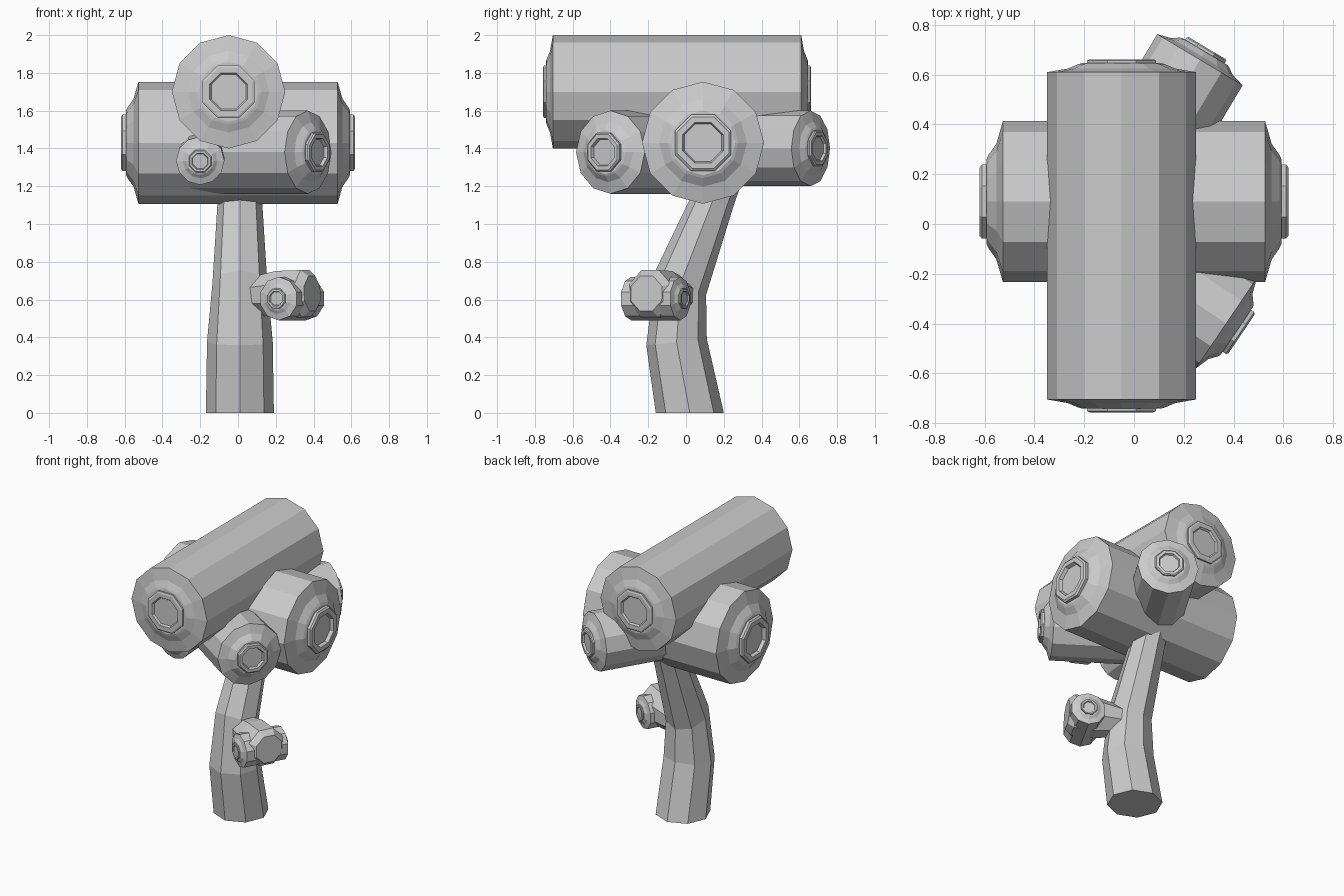
import bpy, bmesh
from math import sin, cos, pi
from mathutils import Vector

if "Cube" in bpy.data.objects:
    bpy.data.objects.remove(bpy.data.objects["Cube"])


def loft(name, rings):
    """Skin a list of equal-length vertex rings and close both ends."""
    bm = bmesh.new()
    loops = [[bm.verts.new(p) for p in ring] for ring in rings]
    n = len(loops[0])
    for a, b in zip(loops, loops[1:]):
        for i in range(n):
            j = (i + 1) % n
            bm.faces.new((a[i], a[j], b[j], b[i]))
    bm.faces.new(loops[0][::-1])
    bm.faces.new(loops[-1])
    bmesh.ops.recalc_face_normals(bm, faces=bm.faces)
    mesh = bpy.data.meshes.new(name)
    bm.to_mesh(mesh)
    bm.free()
    ob = bpy.data.objects.new(name, mesh)
    bpy.context.collection.objects.link(ob)
    return ob


def lathe(name, origin, axis, profile, sides, phase=0.0):
    """Turn (radius, distance) pairs around an axis, first vertex upward."""
    o, d = Vector(origin), Vector(axis).normalized()
    side = d.cross(Vector((0, 0, 1))).normalized()
    up = side.cross(d)
    rings = []
    for r, t in profile:
        angles = [2 * pi * (i + phase) / sides for i in range(sides)]
        rings.append([o + d * t + (up * cos(a) + side * sin(a)) * r for a in angles])
    return loft(name, rings)


def log(name, start, end, r, depth, both=False, sides=12):
    """Log between two rim centres, with stepped growth rings on its sawn ends."""
    a, b = Vector(start), Vector(end)
    axis, length = b - a, (b - a).length
    steps = [(1, 0), (.72, .28), (.58, .62), (.53, .70)]
    body = [(r * k, length + depth * t) for k, t in steps]
    back = [(r * k, -depth * t) for k, t in reversed(steps)] if both else [(r, 0)]
    lathe(name, a, axis, back + body, sides)
    ends = [("end", b, axis)] + ([("start", a, -axis)] if both else [])
    for tag, p, d in ends:
        lathe(f"{name}_heart_{tag}", p, d,
              [(r * .50, 0), (r * .50, depth * .9), (r * .46, depth),
               (r * .36, depth), (r * .33, depth * .75)], 8, .5)


# Trunk: bent eight-sided tube (centre y, z, radius, ring slope)
trunk = [(.02, 0, .18, 0), (-.05, .375, .174, .1), (-.027, .69, .145, -.45),
         (.14, 1.12, .118, -.3), (.20, 1.28, .112, -.3)]
rings = []
for cy, cz, r, slope in trunk:
    ring = []
    for i in range(8):
        a = 2 * pi * i / 8
        ring.append((.01 + r * sin(a), cy + r * cos(a) * (.92 if slope else 1),
                     cz + slope * r * cos(a)))
    rings.append(ring)
loft("trunk", rings)

# Large crossing logs
log("cross_log", (-.527, .09, 1.43), (.527, .09, 1.43), .323, .093, True)
log("top_log", (-.05, .61, 1.70), (-.05, -.705, 1.70), .30, .052, True)

# Side logs growing out of the cross log
log("front_right_log", (-.25, .02, 1.38), (.37, -.40, 1.38), .22, .075)
log("back_right_log", (-.04, .15, 1.40), (.265, .66, 1.40), .20, .055)
log("front_left_log", (-.19, 0, 1.37), (-.20, -.44, 1.335), .128, .04)

# Small branch and log on the trunk
log("small_log", (.215, -.29, .605), (.36, -.03, .605), .115, .03, True, 10)
lathe("small_branch", (.03, -.02, .62), (.88, -.46, .03),
      [(.09, 0), (.135, .22), (.135, .37), (.10, .41)], 8, .5)
